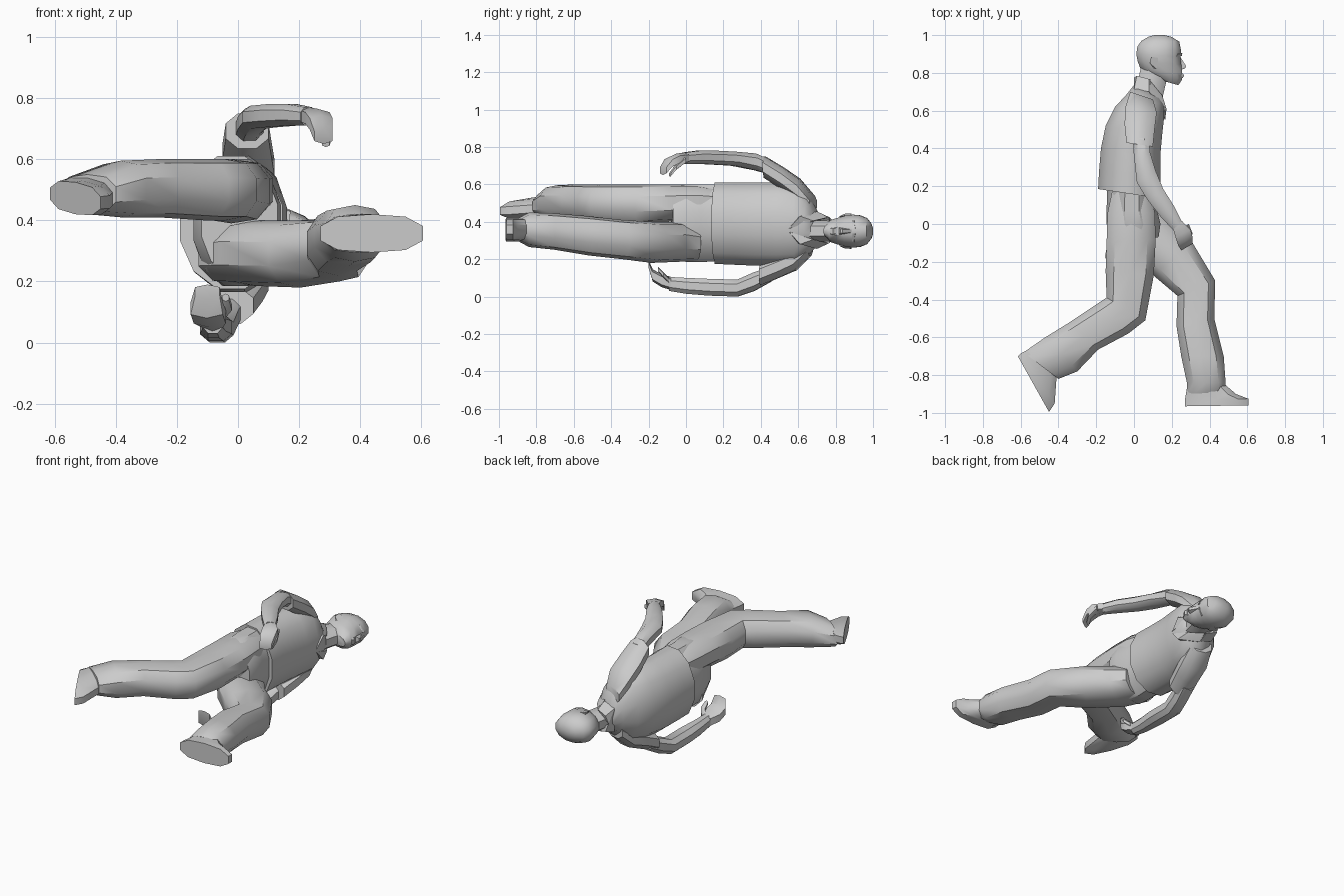
import bpy, bmesh, math

cube = bpy.data.objects.get("Cube")
if cube:
    bpy.data.objects.remove(cube)

grey = bpy.data.materials.new("plain grey")
grey.use_nodes = True
COLOUR = (0.6, 0.6, 0.6, 1)
grey.diffuse_color = COLOUR
grey.node_tree.nodes["Principled BSDF"].inputs["Base Color"].default_value = COLOUR


def finish(name, bm, angle=40):
    bmesh.ops.recalc_face_normals(bm, faces=bm.faces)
    me = bpy.data.meshes.new(name)
    bm.to_mesh(me)
    bm.free()
    me.materials.append(grey)
    ob = bpy.data.objects.new(name, me)
    bpy.context.collection.objects.link(ob)
    bpy.ops.object.select_all(action='DESELECT')
    ob.select_set(True)
    bpy.context.view_layer.objects.active = ob
    bpy.ops.object.shade_smooth_by_angle(angle=math.radians(angle))


def loft(name, rings, n=8, power=0.85, skew=0.0):
    """Ring = back x, back y, front x, front y, low z, high z."""
    bm = bmesh.new()
    loops = []
    for xb, yb, xf, yf, z0, z1 in rings:
        loop = []
        for i in range(n):
            a = 2 * math.pi * (i + 0.5) / n
            c, s = math.cos(a), math.sin(a)
            reach = math.cos(math.pi / n) ** power   # touch the full outline
            c = math.copysign(abs(c) ** power, c) / reach
            s = math.copysign(min(abs(s) ** power / reach, 1), s)
            loop.append(bm.verts.new(((xb + xf) / 2 + c * (xf - xb) / 2,
                                      (yb + yf) / 2 + c * (yf - yb) / 2,
                                      (z0 + z1) / 2 + s * (z1 - z0) / 2 + skew * c)))
        loops.append(loop)
    for a, b in zip(loops, loops[1:]):
        for i in range(n):
            j = (i + 1) % n
            bm.faces.new((a[i], a[j], b[j], b[i]))
    bm.faces.new(loops[0])
    bm.faces.new(loops[-1])
    finish(name, bm)


def hull(name, points):
    bm = bmesh.new()
    for p in points:
        bm.verts.new(p)
    bmesh.ops.convex_hull(bm, input=bm.verts)
    finish(name, bm, 20)


# Shirt, from hem to neckline
loft("shirt", [
    (-0.19, 0.185, 0.145, 0.135, 0.175, 0.61),
    (-0.185, 0.28, 0.14, 0.25, 0.17, 0.61),
    (-0.175, 0.40, 0.14, 0.37, 0.165, 0.61),
    (-0.15, 0.52, 0.15, 0.48, 0.165, 0.61),
    (-0.10, 0.62, 0.16, 0.57, 0.17, 0.60),
    (-0.04, 0.685, 0.16, 0.63, 0.23, 0.535),
    (0.0, 0.735, 0.15, 0.67, 0.285, 0.43),
], n=12, power=1.0)

# Trousers: seat and two legs
loft("trouser_seat", [
    (-0.14, 0.22, 0.12, 0.2, 0.19, 0.60),
    (-0.145, 0.08, 0.12, 0.08, 0.185, 0.60),
    (-0.145, 0.0, 0.14, 0.0, 0.185, 0.60),
    (-0.12, -0.08, 0.13, -0.07, 0.22, 0.58),
], n=12, power=0.95)
loft("right_trouser_leg", [
    (-0.11, 0.20, 0.08, 0.20, 0.43, 0.575),
    (-0.14, 0.06, 0.11, 0.06, 0.41, 0.60),
    (-0.145, -0.1, 0.115, -0.08, 0.40, 0.60),
    (-0.15, -0.25, 0.105, -0.27, 0.39, 0.60),
    (-0.145, -0.39, 0.06, -0.51, 0.40, 0.60),
    (-0.19, -0.42, -0.03, -0.58, 0.40, 0.60),
    (-0.34, -0.52, -0.19, -0.665, 0.41, 0.60),
    (-0.47, -0.60, -0.30, -0.78, 0.41, 0.595),
    (-0.585, -0.68, -0.40, -0.82, 0.42, 0.55),
], n=10)
loft("left_trouser_leg", [
    (-0.13, 0.02, 0.13, 0.08, 0.19, 0.38),
    (-0.06, -0.12, 0.19, 0.0, 0.185, 0.40),
    (0.10, -0.27, 0.31, -0.10, 0.18, 0.40),
    (0.23, -0.38, 0.43, -0.30, 0.20, 0.41),
    (0.225, -0.54, 0.425, -0.50, 0.22, 0.43),
    (0.25, -0.70, 0.475, -0.70, 0.25, 0.445),
    (0.28, -0.84, 0.485, -0.84, 0.265, 0.45),
    (0.28, -0.90, 0.48, -0.89, 0.295, 0.42),
], n=10, power=0.92)

# Shoes, from cuff to flat sole
loft("right_shoe", [
    (-0.57, -0.67, -0.41, -0.81, 0.43, 0.54),
    (-0.60, -0.685, -0.42, -0.95, 0.42, 0.53),
    (-0.615, -0.70, -0.45, -0.995, 0.42, 0.525),
], n=10, skew=-0.015)
loft("left_shoe", [
    (0.285, -0.84, 0.47, -0.84, 0.30, 0.42),
    (0.275, -0.90, 0.54, -0.90, 0.295, 0.42),
    (0.27, -0.93, 0.605, -0.925, 0.295, 0.42),
    (0.27, -0.965, 0.605, -0.96, 0.295, 0.42),
], n=10)

# Short sleeves
loft("right_sleeve", [
    (-0.02, 0.70, 0.10, 0.66, 0.45, 0.54),
    (-0.045, 0.62, 0.12, 0.59, 0.51, 0.63),
    (-0.05, 0.53, 0.11, 0.51, 0.57, 0.69),
    (-0.04, 0.43, 0.10, 0.41, 0.635, 0.75),
], power=0.95)
loft("left_sleeve", [
    (-0.03, 0.68, 0.10, 0.65, 0.22, 0.31),
    (-0.06, 0.60, 0.10, 0.57, 0.14, 0.25),
    (-0.08, 0.50, 0.08, 0.49, 0.10, 0.22),
    (-0.10, 0.41, 0.05, 0.39, 0.06, 0.18),
], power=0.95)

# Bare arms
loft("right_arm", [
    (-0.01, 0.46, 0.08, 0.45, 0.65, 0.73),
    (0.0, 0.36, 0.085, 0.38, 0.675, 0.765),
    (0.015, 0.22, 0.115, 0.28, 0.70, 0.775),
    (0.07, 0.13, 0.155, 0.185, 0.705, 0.78),
    (0.14, 0.04, 0.215, 0.09, 0.71, 0.78),
    (0.205, -0.03, 0.255, 0.01, 0.71, 0.77),
])
loft("left_arm", [
    (-0.08, 0.46, 0.02, 0.45, 0.08, 0.16),
    (-0.10, 0.37, 0.0, 0.36, 0.03, 0.13),
    (-0.12, 0.28, -0.015, 0.27, 0.0, 0.09),
    (-0.125, 0.12, -0.02, 0.12, 0.005, 0.095),
    (-0.12, 0.0, -0.04, 0.0, 0.015, 0.10),
    (-0.115, -0.09, -0.05, -0.09, 0.03, 0.105),
])

# Hands with curled fingers and a thumb
loft("right_hand", [
    (0.205, -0.02, 0.255, 0.015, 0.71, 0.77),
    (0.22, -0.07, 0.30, -0.03, 0.705, 0.765),
    (0.235, -0.115, 0.31, -0.07, 0.685, 0.745),
    (0.25, -0.14, 0.31, -0.105, 0.65, 0.70),
], n=6)
loft("right_thumb", [
    (0.255, -0.02, 0.29, -0.0, 0.71, 0.745),
    (0.28, -0.06, 0.31, -0.05, 0.675, 0.705),
    (0.275, -0.09, 0.30, -0.08, 0.64, 0.665),
], n=6)
loft("left_hand", [
    (-0.115, -0.08, -0.05, -0.08, 0.035, 0.105),
    (-0.145, -0.13, -0.04, -0.13, 0.05, 0.12),
    (-0.155, -0.175, -0.05, -0.18, 0.08, 0.145),
    (-0.14, -0.195, -0.06, -0.20, 0.145, 0.19),
], n=6)
loft("left_thumb", [
    (-0.075, -0.09, -0.045, -0.09, 0.07, 0.10),
    (-0.05, -0.12, -0.02, -0.12, 0.10, 0.13),
    (-0.05, -0.15, -0.03, -0.15, 0.135, 0.16),
], n=6)

# Neck and head
loft("neck", [
    (0.01, 0.70, 0.14, 0.62, 0.295, 0.41),
    (0.03, 0.80, 0.17, 0.75, 0.295, 0.405),
    (0.04, 0.84, 0.19, 0.80, 0.295, 0.405),
])
loft("head", [
    (0.13, 0.765, 0.235, 0.735, 0.32, 0.38),
    (0.07, 0.795, 0.255, 0.765, 0.29, 0.41),
    (0.035, 0.82, 0.255, 0.80, 0.28, 0.42),
    (0.02, 0.86, 0.25, 0.845, 0.268, 0.432),
    (0.012, 0.90, 0.245, 0.885, 0.262, 0.438),
    (0.018, 0.94, 0.25, 0.915, 0.265, 0.435),
    (0.04, 0.97, 0.24, 0.965, 0.28, 0.42),
    (0.08, 0.993, 0.20, 0.99, 0.31, 0.39),
    (0.11, 1.0, 0.16, 1.0, 0.335, 0.365),
], n=12, power=0.95)

# Face details, set about the middle of the head
MID = 0.35
hull("nose", [(0.245, 0.885, MID - 0.008), (0.245, 0.885, MID + 0.008),
              (0.275, 0.838, MID - 0.01), (0.275, 0.838, MID + 0.01),
              (0.272, 0.825, MID - 0.01), (0.272, 0.825, MID + 0.01),
              (0.245, 0.815, MID - 0.022), (0.245, 0.815, MID + 0.022)])
loft("lips", [(0.235, 0.772, 0.258, 0.772, MID - 0.022, MID + 0.022),
              (0.235, 0.785, 0.265, 0.785, MID - 0.024, MID + 0.024),
              (0.235, 0.798, 0.258, 0.798, MID - 0.022, MID + 0.022)], n=6)
for side, s in (("right", 1), ("left", -1)):
    hull(side + "_brow", [(x, y, MID + s * z) for x, y, z in (
        (0.215, 0.91, 0.012), (0.256, 0.905, 0.012), (0.253, 0.89, 0.014),
        (0.20, 0.905, 0.065), (0.23, 0.898, 0.055), (0.222, 0.885, 0.055))])
    hull(side + "_ear", [(x, y, MID + s * z) for x, y, z in (
        (0.09, 0.885, 0.075), (0.09, 0.885, 0.095), (0.13, 0.88, 0.085),
        (0.105, 0.82, 0.07), (0.12, 0.82, 0.08), (0.085, 0.85, 0.093))])
    # Collar wing folded down from the neck to the chest
    hull(side + "_collar", [(x, y, MID + 0.005 + s * z) for x, y, z in (
        (0.0, 0.775, 0.0), (0.0, 0.72, 0.0), (0.015, 0.785, 0.05), (0.0, 0.715, 0.075),
        (0.09, 0.765, 0.07), (0.08, 0.70, 0.095))])
    hull(side + "_collar_point", [(x, y, MID + 0.005 + s * z) for x, y, z in (
        (0.08, 0.765, 0.07), (0.08, 0.70, 0.10), (0.15, 0.68, 0.05),
        (0.172, 0.61, 0.075), (0.165, 0.55, 0.008), (0.15, 0.60, 0.07))])
